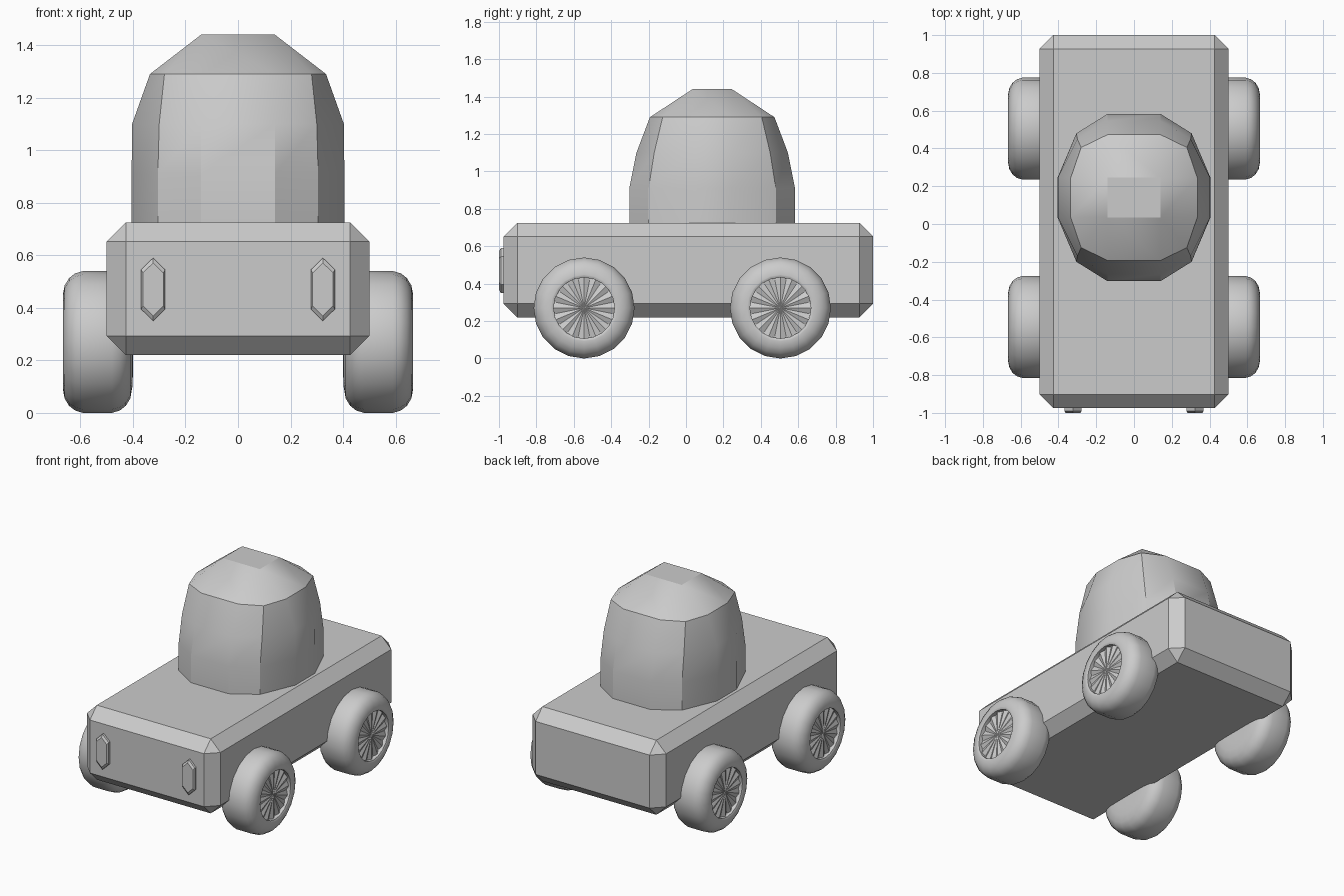
import bpy, bmesh, math
from mathutils import Vector

if "Cube" in bpy.data.objects:
    bpy.data.objects.remove(bpy.data.objects["Cube"])


def make(name, bm, smooth=None):
    bmesh.ops.recalc_face_normals(bm, faces=bm.faces)
    me = bpy.data.meshes.new(name)
    bm.to_mesh(me)
    bm.free()
    ob = bpy.data.objects.new(name, me)
    bpy.context.collection.objects.link(ob)
    if smooth:
        bpy.ops.object.select_all(action='DESELECT')
        ob.select_set(True)
        bpy.context.view_layer.objects.active = ob
        bpy.ops.object.shade_smooth_by_angle(angle=math.radians(smooth))
    return ob


def bridge(bm, a, b):
    n = len(a)
    for i in range(n):
        bm.faces.new((a[i], a[(i + 1) % n], b[(i + 1) % n], b[i]))


# Body: box with a single chamfer on every edge
bm = bmesh.new()
bmesh.ops.create_cube(bm, size=1)
for v in bm.verts:
    v.co = Vector((v.co.x, v.co.y * 1.975 + 0.0125, v.co.z * 0.505 + 0.4725))
bmesh.ops.bevel(bm, geom=bm.edges[:], offset=0.073, segments=1, affect='EDGES')
make("body", bm)

# Cabin: twelve-sided rings closed by a 3x3 roof grid
CY = 0.14


def cabin_ring(bm, z, X, Y, cx, cy):
    q = [(X, 0.105), (cx, cy), (0.14, Y)]
    pts = q + [(-x, y) for x, y in reversed(q)]
    pts += [(-x, -y) for x, y in pts]
    return [bm.verts.new((x, y + CY, z)) for x, y in pts]


bm = bmesh.new()
rings = [cabin_ring(bm, *r) for r in [
    (0.70, 0.405, 0.443, 0.305, 0.34),
    (0.91, 0.405, 0.443, 0.305, 0.34),
    (1.10, 0.403, 0.405, 0.30, 0.31),
    (1.29, 0.335, 0.333, 0.28, 0.265)]]
for a, b in zip(rings, rings[1:]):
    bridge(bm, a, b)
t = [bm.verts.new((x, y + CY, 1.44)) for x, y in
     [(0.14, 0.105), (-0.14, 0.105), (-0.14, -0.105), (0.14, -0.105)]]
r = rings[-1]
bm.faces.new(t)
for k in range(4):
    i = 3 * k
    bm.faces.new((t[k], r[i], r[i + 1], r[i + 2]))
    bm.faces.new((t[k], r[i + 2], r[(i + 3) % 12], t[(k + 1) % 4]))
bm.faces.new(rings[0])
make("cabin", bm, 30)

# Headlights: tall hexagons with a chamfered front
HEX = [(0, 0.12), (0.046, 0.075), (0.046, -0.075),
       (0, -0.12), (-0.046, -0.075), (-0.046, 0.075)]
for side, s in (("left", -1), ("right", 1)):
    bm = bmesh.new()
    loops = [[bm.verts.new((s * 0.323 + x * k, y, 0.47 + z * k)) for x, z in HEX]
             for y, k in ((-0.96, 1), (-0.99, 1), (-1.0, 0.84))]
    for a, b in zip(loops, loops[1:]):
        bridge(bm, a, b)
    bm.faces.new(loops[0])
    bm.faces.new(loops[-1])
    make("headlight_" + side, bm)

# Wheels: lathed tyre profile (x, radius) with a recessed fan of spokes
TYRE = [(0.635, 0.163), (0.662, 0.163), (0.666, 0.172), (0.667, 0.178),
        (0.66, 0.215), (0.643, 0.243), (0.62, 0.261), (0.59, 0.27),
        (0.48, 0.27), (0.45, 0.261), (0.427, 0.243), (0.41, 0.215),
        (0.402, 0.17), (0.40, 0.12)]
SEG = 20


def circle(bm, x, r, y, s, n):
    return [bm.verts.new((s * x, y + r * math.cos(2 * math.pi * i / n),
                          0.27 + r * math.sin(2 * math.pi * i / n))) for i in range(n)]


for end, y in (("front", -0.545), ("back", 0.505)):
    for side, s in (("left", -1), ("right", 1)):
        bm = bmesh.new()
        loops = [circle(bm, x, rad, y, s, SEG) for x, rad in TYRE]
        for a, b in zip(loops, loops[1:]):
            bridge(bm, a, b)
        bm.faces.new(loops[-1])
        bm.faces.new(loops[0])
        make(f"{end}_wheel_{side}", bm, 35)

        # Spokes: zigzag fan meeting at the hub
        bm = bmesh.new()
        rim = circle(bm, 0.648, 0.163, y, s, 32)
        for v in rim[1::2]:
            v.co.x -= s * 0.014
        hub = bm.verts.new((s * 0.648, y, 0.27))
        for i in range(32):
            bm.faces.new((hub, rim[i], rim[(i + 1) % 32]))
        make(f"{end}_spokes_{side}", bm)
